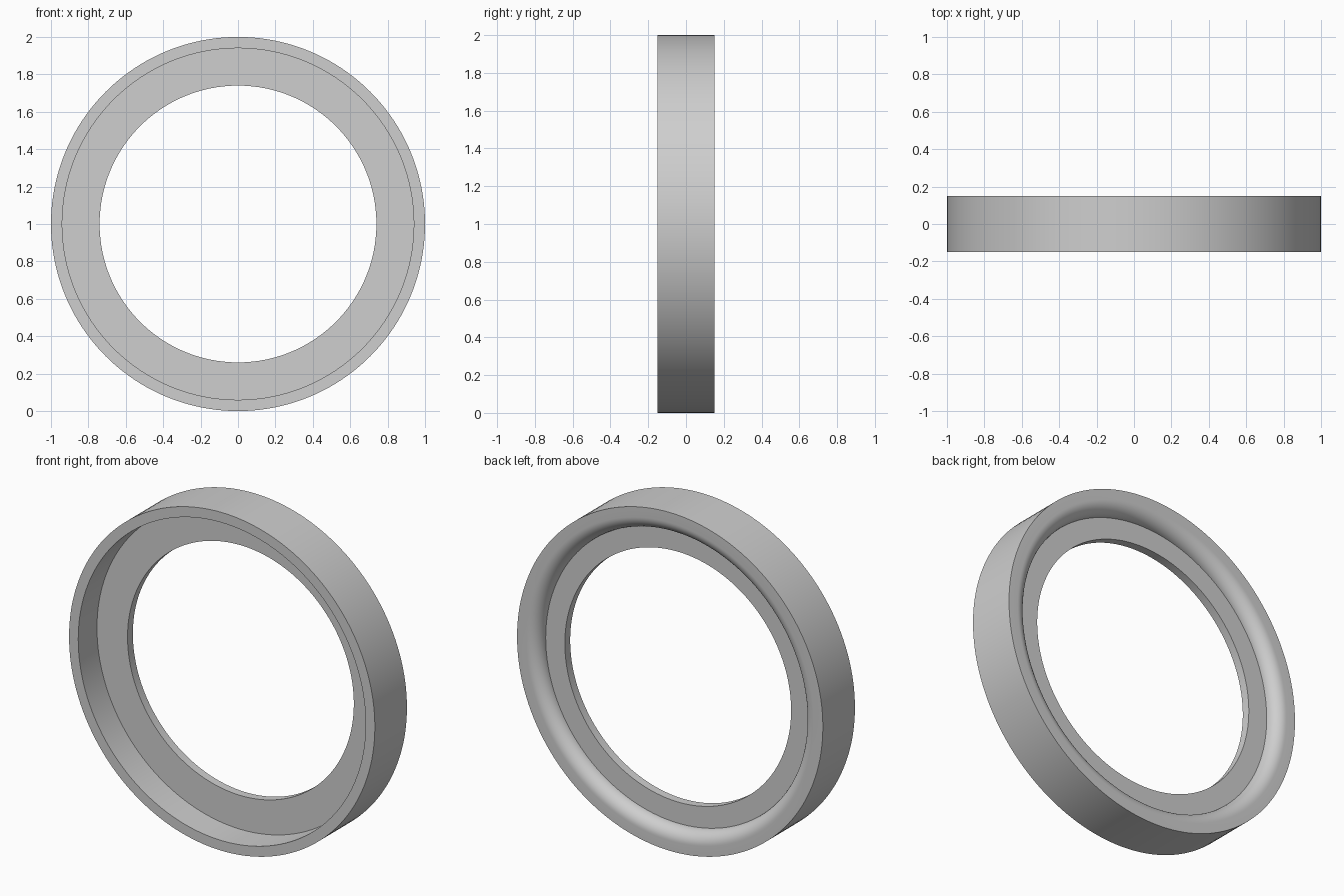
import bpy, bmesh, math
from mathutils import Vector

cube = bpy.data.objects.get("Cube")
if cube:
    bpy.data.objects.remove(cube, do_unlink=True)

OUTER, WALL, HOLE = 1.0, 0.94, 0.74      # radii
FRONT, BACK = -0.15, 0.15                # rim faces
FLOOR, SHELF = 0.025, 0.075              # web faces
ROUND = BACK - SHELF                     # rounded back lip
SEGMENTS, ARC_STEPS = 160, 12

# Cross-section as (radius, depth): front lip, recess, web, rounded back lip
profile = [(OUTER, FRONT), (WALL, FRONT), (WALL, FLOOR), (HOLE, FLOOR), (HOLE, SHELF)]
for i in range(ARC_STEPS + 1):
    a = math.pi / 2 * i / ARC_STEPS
    profile.append((WALL - ROUND * math.cos(a), SHELF + ROUND * math.sin(a)))
profile.append((OUTER, BACK))

# Sweep the closed section around the depth axis
bm = bmesh.new()
verts = [bm.verts.new((r, y, 1)) for r, y in profile]
edges = [bm.edges.new((v, verts[(i + 1) % len(verts)])) for i, v in enumerate(verts)]
bmesh.ops.spin(bm, geom=verts + edges, cent=Vector((0, 0, 1)), axis=Vector((0, 1, 0)),
               angle=2 * math.pi, steps=SEGMENTS, use_merge=True)
bmesh.ops.remove_doubles(bm, verts=bm.verts[:], dist=0.0001)
bmesh.ops.recalc_face_normals(bm, faces=bm.faces[:])
mesh = bpy.data.meshes.new("stepped_ring")
bm.to_mesh(mesh)
bm.free()

ring = bpy.data.objects.new("stepped_ring", mesh)
bpy.context.collection.objects.link(ring)

# Plain grey material
grey = bpy.data.materials.new("light_grey")
grey.use_nodes = True
colour = (0.62, 0.62, 0.62, 1)
grey.diffuse_color = colour
grey.node_tree.nodes["Principled BSDF"].inputs["Base Color"].default_value = colour
mesh.materials.append(grey)

# Smooth curves, crisp corners
bpy.ops.object.select_all(action="DESELECT")
ring.select_set(True)
bpy.context.view_layer.objects.active = ring
bpy.ops.object.shade_smooth_by_angle(angle=math.radians(30))
